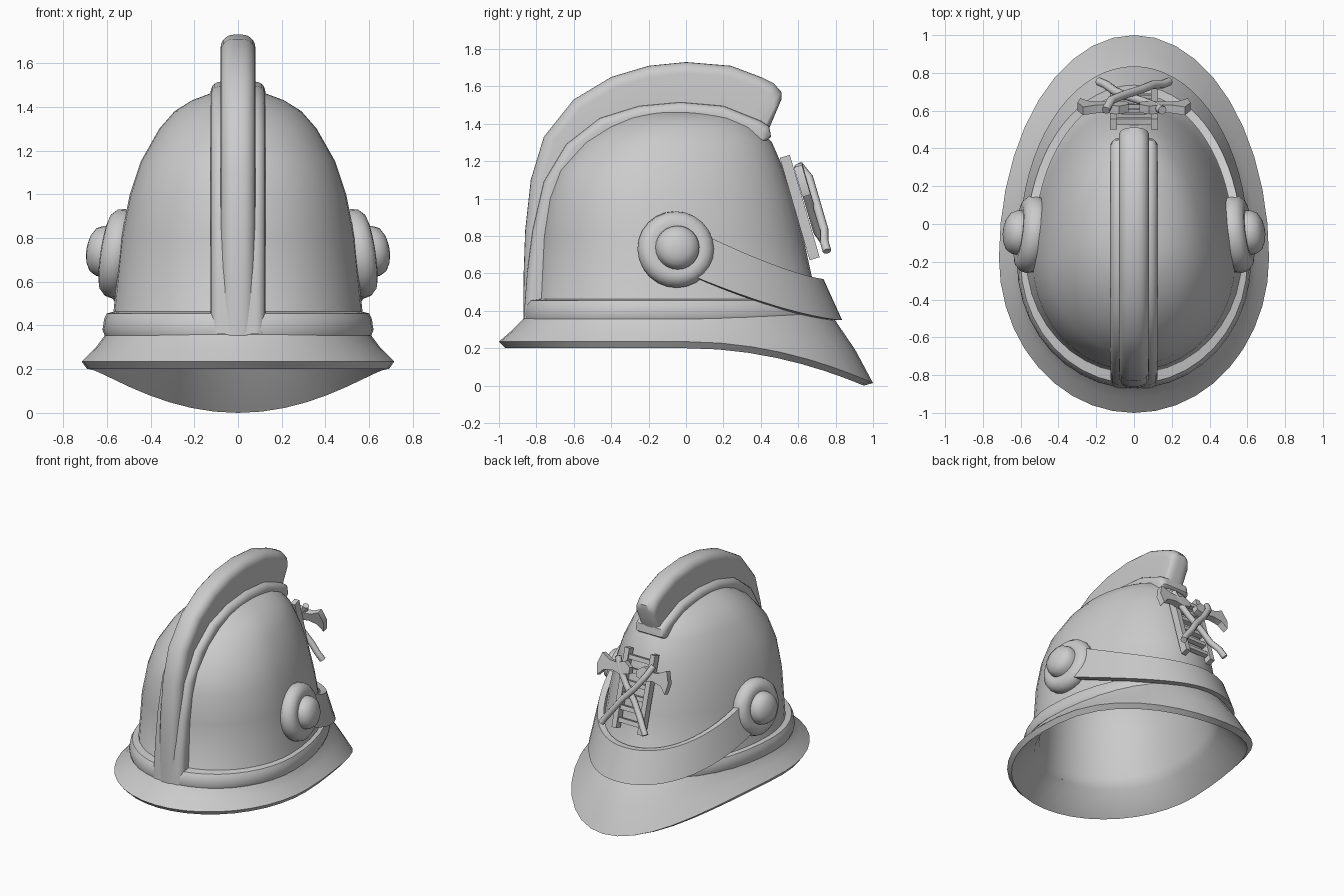
import bpy, bmesh
from math import sin, cos, pi, radians
from mathutils import Vector, Matrix

if "Cube" in bpy.data.objects:
    bpy.data.objects.remove(bpy.data.objects["Cube"])


def finish(name, bm, angle=35):
    bmesh.ops.remove_doubles(bm, verts=bm.verts, dist=0.0005)
    bmesh.ops.recalc_face_normals(bm, faces=bm.faces)
    me = bpy.data.meshes.new(name)
    bm.to_mesh(me)
    bm.free()
    me.polygons.foreach_set("use_smooth", [True] * len(me.polygons))
    me.set_sharp_from_angle(angle=radians(angle))
    ob = bpy.data.objects.new(name, me)
    bpy.context.collection.objects.link(ob)
    return ob


def loft(name, rings, wrap=False, caps=True, angle=35):
    """Skin closed loops of points; wrap joins the last loop to the first."""
    bm = bmesh.new()
    vs = [[bm.verts.new(p) for p in r] for r in rings]
    n = len(vs[0])
    for a, b in zip(vs, vs[1:] + vs[:1] if wrap else vs[1:]):
        for i in range(n):
            j = (i + 1) % n
            bm.faces.new((a[i], a[j], b[j], b[i]))
    if caps and not wrap:
        bm.faces.new(vs[0])
        bm.faces.new(vs[-1])
    return finish(name, bm, angle)


def egg(z, hx, yb, yf, droop=0, n=40):
    """Egg-shaped loop, widest towards -y, with an optional dip at +y."""
    cy = yb + (yf - yb) * 0.41
    pts = []
    for i in range(n):
        t = 2 * pi * i / n
        y = cy + cos(t) * ((yf - cy) if cos(t) > 0 else (cy - yb))
        pts.append((hx * sin(t), y, z - droop * 0.2 * (max(y, 0) / 0.95) ** 2))
    return pts


# Shell: outer dome, flared brim, underside and hollow inside in one skin
dome = [(1.47, .01, -.05, -.01), (1.46, .13, -.25, .19), (1.43, .21, -.34, .29), (1.38, .29, -.44, .38),
        (1.3, .36, -.56, .46), (1.15, .445, -.69, .525), (1.0, .495, -.745, .575),
        (.8, .535, -.775, .625), (.46, .57, -.79, .70)]
brim = [(.36, .605, -.865, .79), (.30, .65, -.925, .905, .6), (.235, .715, -1, 1, 1),
        (.2, .69, -.965, .95, 1), (.34, .555, -.775, .69)]
t = .045
inside = [(z - t, max(hx - t, .005), min(yb + t, -.035), max(yf - t, -.025))
          for z, hx, yb, yf in reversed(dome)]
loft("shell", [egg(*r) for r in dome + brim + inside])

# Rounded band above the brim
band = [(.355, .56, -.78, .69), (.355, .61, -.865, .75), (.38, .62, -.87, .76), (.43, .612, -.862, .75),
        (.455, .6, -.845, .735), (.465, .56, -.78, .69)]
loft("band", [egg(*r) for r in band], wrap=True)

# Front plate wrapping from ear disc to ear disc
rings = []
for i in range(33):
    a = radians(-82 + 164 * i / 32)

    def pt(hx, yf, z0, dz, span, p, inset):
        y = -.1 + (yf + .1) * cos(a)
        z = z0 + dz * (max(yf - y, 0) / span) ** p
        return ((hx - inset) * sin(a), -.1 + (yf + .1 - inset) * cos(a), z)
    up = (.57, .735, .57, .21, .58, 1.3)
    lo = (.605, .835, .35, .22, .76, 1.4)
    rings.append([pt(*up, 0), pt(*lo, 0), pt(*lo, .045), pt(*up, .045)])
loft("front_plate", rings)


def ridge(name, outer, inner, w, r):
    """Rounded strip along a side-view path of outer and inner edges."""
    rings = []
    for o, i in zip(outer, inner):
        o, i = Vector(o), Vector(i)
        d = (o - i).normalized()
        rr = min(r, (o - i).length * .9)
        half = [(w, None)] + [(w - r + r * cos(k * pi / 10), rr - rr * sin(k * pi / 10)) for k in range(6)]
        sec = half + [(-x, h) for x, h in reversed(half)]
        ring = []
        for x, h in sec:
            q = i if h is None else o - d * h
            ring.append((x, q.x, q.y))
        rings.append(ring)
    return loft(name, rings, angle=40)


# Tall comb and its wider base flange
ridge("comb",
      [(-.87, .35), (-.868, .6), (-.86, .83), (-.83, 1.1), (-.76, 1.33), (-.6, 1.53), (-.4, 1.65), (-.2, 1.71),
       (0, 1.73), (.24, 1.71), (.4, 1.65), (.47, 1.615), (.51, 1.57), (.51, 1.53), (.43, 1.34)],
      [(-.77, .35), (-.77, .6), (-.76, .83), (-.7, 1.08), (-.58, 1.26), (-.44, 1.36), (-.3, 1.42), (-.15, 1.445),
       (0, 1.45), (.16, 1.435), (.27, 1.4), (.31, 1.39), (.34, 1.37), (.36, 1.35), (.38, 1.33)], .08, .06)
ridge("comb_base",
      [(-.868, .36), (-.85, .6), (-.82, .83), (-.76, 1.09), (-.64, 1.29), (-.46, 1.43), (-.25, 1.495),
       (-.03, 1.515), (.2, 1.495), (.4, 1.415), (.445, 1.385), (.455, 1.33), (.43, 1.31)],
      [(-.77, .36), (-.765, .6), (-.75, .83), (-.68, 1.09), (-.56, 1.26), (-.41, 1.37), (-.24, 1.42),
       (-.03, 1.44), (.16, 1.42), (.33, 1.36), (.36, 1.34), (.38, 1.32), (.39, 1.31)], .125, .045)

# Ear discs with round knobs, turned profile around a slightly tilted axis
profile = [(.18, 0), (.2, .02), (.207, .05), (.2, .085), (.175, .11), (.145, .118), (.118, .115), (.115, .14),
           (.1, .17), (.065, .19), (.03, .198), (.002, .2)]
for side, s in (("right", 1), ("left", -1)):
    ax = Vector((.975, .12, .15)).normalized()
    e1 = Vector((0, 0, 1)).cross(ax).normalized()
    e2 = ax.cross(e1)
    rings = []
    for r, h in profile:
        ring = []
        for k in range(24):
            a = 2 * pi * k / 24
            p = Vector((.495, -.06, .72)) + ax * h + (e1 * cos(a) + e2 * sin(a)) * r
            ring.append((p.x * s, p.y, p.z))
        rings.append(ring)
    loft(side + "_ear_disc", rings, angle=50)

# Badge frame: u across, v up the slope, n outwards
v = Vector((0, -.28, .96)).normalized()
n = Vector((0, .96, .28)).normalized()
C = Vector((0, .608, .952))


def place(u, vv, nn):
    return C + Vector((-u, 0, 0)) + v * vv + n * nn


def slab(name, outline, n0, n1):
    loft(name, [[place(a, b, h) for a, b in outline] for h in (n0, n1)])


def bar(name, u, vv, hu, hv, hn):
    slab(name, [(u - hu, vv - hv), (u + hu, vv - hv), (u + hu, vv + hv), (u - hu, vv + hv)], -hn, hn)


# Ladder
for s in (-1, 1):
    bar("ladder_rail", s * .108, 0, .019, .285, .028)
for k in range(6):
    bar("ladder_rung", 0, -.225 + k * .09, .1, .016, .016)

# Crossed axes: bent handles and flared blades
head = [(.03, .165), (.08, .2), (.14, .175), (.2, .18), (.27, .215), (.3, .13), (.285, .05), (.24, .1),
        (.17, .115), (.1, .1), (.03, .12)]
for s, h in ((-1, .055), (1, .092)):
    path = [place(s * a, b, c) for a, b, c in
            ((.15, .22, .058), (.12, .14, h), (.05, .04, h), (-.04, -.06, h), (-.1, -.15, h),
             (-.15, -.21, .075), (-.185, -.265, .075))]
    rings = []
    for k, p in enumerate(path):
        d = (path[min(k + 1, 6)] - path[max(k - 1, 0)]).normalized()
        a1 = d.cross(n).normalized()
        a2 = a1.cross(d)
        rings.append([p + (a1 * cos(q * pi / 4) + a2 * sin(q * pi / 4)) * .023 for q in range(8)])
    loft("axe_handle", rings, angle=50)
    slab("axe_head", [(s * a, b) for a, b in head], .03, .075)
